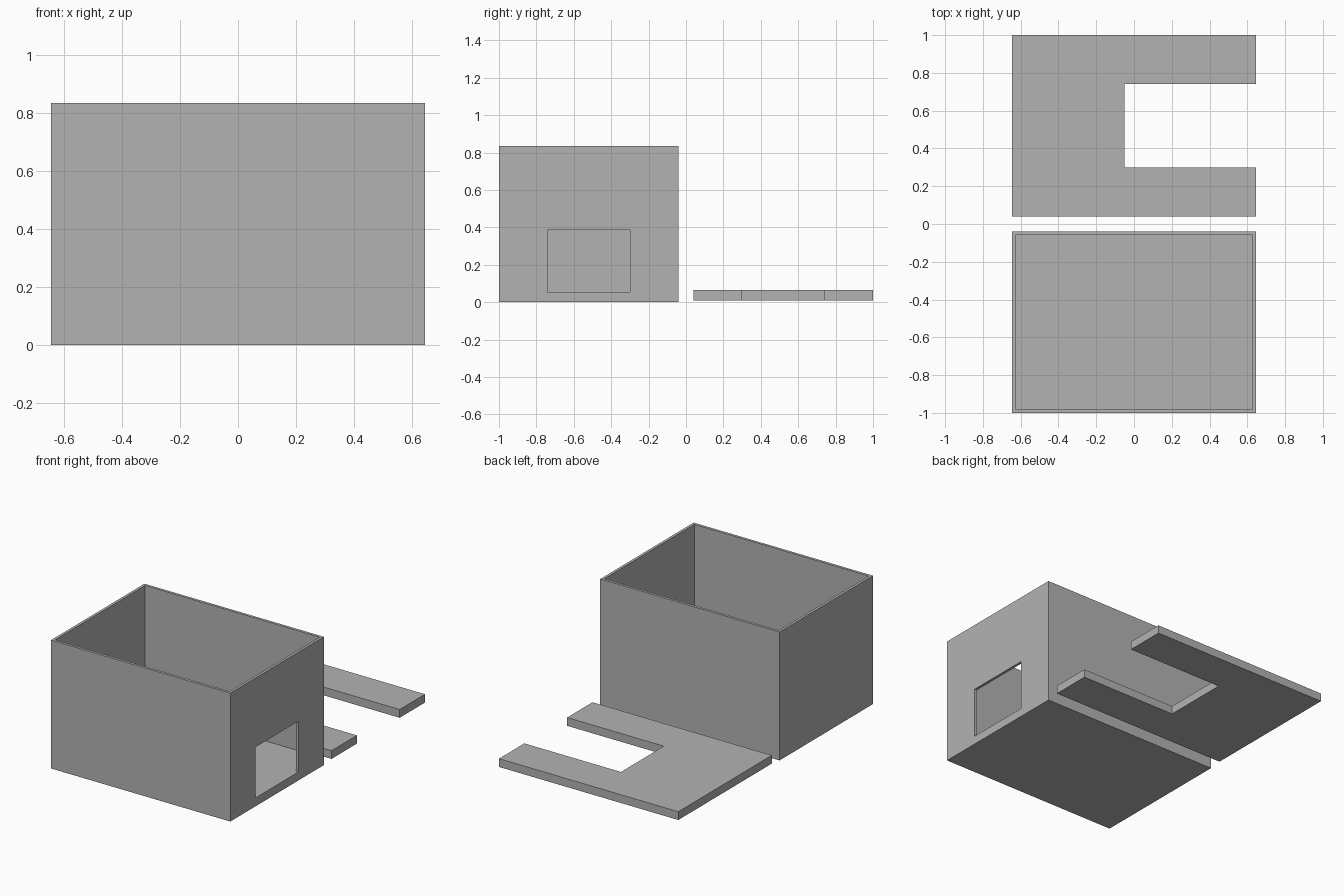
import bpy
import bmesh
from mathutils import Vector

HALF_X = 0.645      # shared half width of box and lid
HEIGHT = 0.835
WALL = 0.025
FLOOR = 0.055

cube = bpy.data.objects.get("Cube")
if cube:
    bpy.data.objects.remove(cube, do_unlink=True)

grey = bpy.data.materials.new("plain_grey")
grey.use_nodes = True
grey.diffuse_color = (0.45, 0.45, 0.45, 1)
grey.node_tree.nodes["Principled BSDF"].inputs["Base Color"].default_value = grey.diffuse_color


def finish(name, bm):
    """Turn a bmesh into a named grey object."""
    bmesh.ops.recalc_face_normals(bm, faces=bm.faces)
    mesh = bpy.data.meshes.new(name)
    bm.to_mesh(mesh)
    bm.free()
    mesh.materials.append(grey)
    obj = bpy.data.objects.new(name, mesh)
    bpy.context.collection.objects.link(obj)
    return obj


def prism(outline, bottom, top):
    """Extrude a flat outline upward into a solid."""
    bm = bmesh.new()
    face = bm.faces.new([bm.verts.new((x, y, bottom)) for x, y in outline])
    raised = bmesh.ops.extrude_face_region(bm, geom=[face], use_keep_orig=True)
    verts = [v for v in raised["geom"] if isinstance(v, bmesh.types.BMVert)]
    bmesh.ops.translate(bm, verts=verts, vec=(0, 0, top - bottom))
    bmesh.ops.recalc_face_normals(bm, faces=bm.faces)
    return bm


def rectangle(x0, x1, y0, y1):
    return [(x0, y0), (x1, y0), (x1, y1), (x0, y1)]


# Open box: inset the top for the rim, then sink the middle down to the floor
bm = prism(rectangle(-HALF_X, HALF_X, -1, -0.04), 0, HEIGHT)
top = max(bm.faces, key=lambda f: f.calc_center_median().z)
bmesh.ops.inset_region(bm, faces=[top], thickness=WALL)
well = bmesh.ops.extrude_discrete_faces(bm, faces=[top])["faces"][0]
bmesh.ops.translate(bm, verts=well.verts, vec=Vector((0, 0, FLOOR - HEIGHT)))
box = finish("open_box", bm)

# Doorway through the left wall, level with the floor
cutter = finish("doorway_cutter", prism(rectangle(0.5, 0.8, -0.74, -0.30), FLOOR, 0.385))
cutter.hide_render = True
cut = box.modifiers.new("doorway", "BOOLEAN")
cut.operation = "DIFFERENCE"
cut.solver = "EXACT"
cut.object = cutter
bpy.context.view_layer.objects.active = box
bpy.ops.object.modifier_apply(modifier=cut.name)
bpy.data.objects.remove(cutter, do_unlink=True)

# Flat lid with a rectangular notch, lying behind the box
lid = [(-HALF_X, 0.04), (HALF_X, 0.04), (HALF_X, 0.30), (-0.05, 0.30),
       (-0.05, 0.74), (HALF_X, 0.74), (HALF_X, 1), (-HALF_X, 1)]
finish("notched_lid", prism(lid, 0.01, 0.064))
